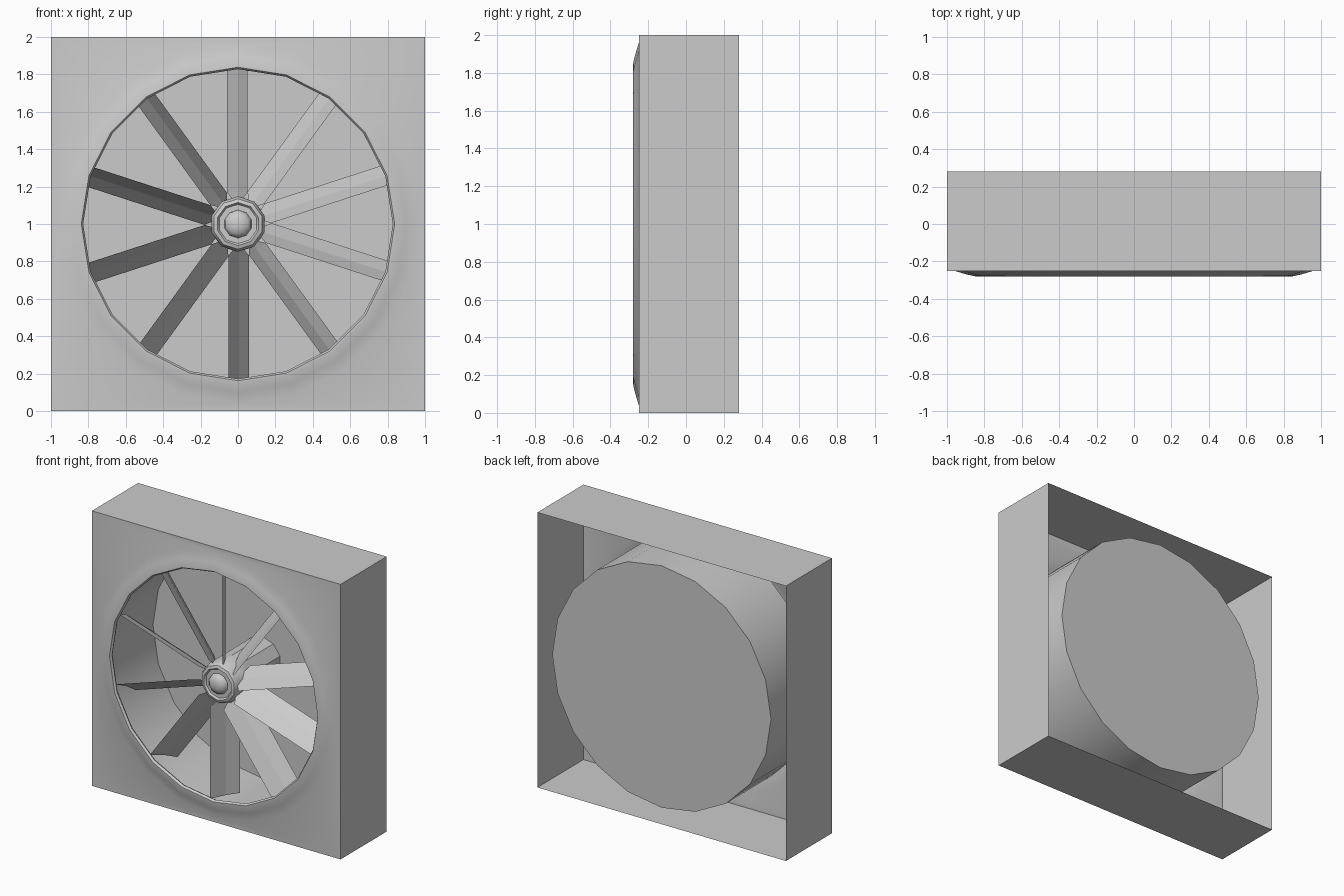
import bpy, bmesh, math
from mathutils import Matrix, Vector

if "Cube" in bpy.data.objects:
    bpy.data.objects.remove(bpy.data.objects["Cube"])

CENTRE = Vector((0, 0, 1))


def finish(name, bm, smooth_angle=None):
    bmesh.ops.remove_doubles(bm, verts=bm.verts, dist=1e-5)
    bmesh.ops.recalc_face_normals(bm, faces=bm.faces)
    mesh = bpy.data.meshes.new(name)
    bm.to_mesh(mesh)
    bm.free()
    ob = bpy.data.objects.new(name, mesh)
    bpy.context.collection.objects.link(ob)
    if smooth_angle:
        bpy.ops.object.select_all(action='DESELECT')
        ob.select_set(True)
        bpy.context.view_layer.objects.active = ob
        bpy.ops.object.shade_smooth_by_angle(angle=math.radians(smooth_angle))
    return ob


def ring(bm, r, y, n):
    return [bm.verts.new((r * math.sin(2 * math.pi * i / n), y,
                          1 + r * math.cos(2 * math.pi * i / n))) for i in range(n)]


def lathe(bm, profile, n, cap_start=False, cap_end=False):
    """Turn an (r, y) profile around the fan axis."""
    rings = [ring(bm, r, y, n) for r, y in profile]
    for a, b in zip(rings, rings[1:]):
        for i in range(n):
            j = (i + 1) % n
            bm.faces.new((a[i], a[j], b[j], b[i]))
    if cap_start:
        bm.faces.new(rings[0])
    if cap_end:
        bm.faces.new(rings[-1])


# Square housing: four side walls, open at the back
bm = bmesh.new()
corners = [(-1, 0), (1, 0), (1, 2), (-1, 2)]
front = [bm.verts.new((x, -0.25, z)) for x, z in corners]
back = [bm.verts.new((x, 0.28, z)) for x, z in corners]
for i in range(4):
    j = (i + 1) % 4
    bm.faces.new((front[i], front[j], back[j], back[i]))
# Front panel with a round opening
hole = ring(bm, 0.96, -0.25, 20)
edges = [bm.edges.new((hole[i], hole[(i + 1) % 20])) for i in range(20)]
edges += [bm.edges.get((front[i], front[(i + 1) % 4])) for i in range(4)]
bmesh.ops.triangle_fill(bm, edges=edges, use_beauty=True, normal=(0, -1, 0))
# Raised lip, rolled inward into the duct, closed by the back disc
lathe(bm, [(0.96, -0.25), (0.90, -0.268), (0.855, -0.279), (0.838, -0.28),
           (0.828, -0.265), (0.835, -0.25), (0.88, -0.235), (0.88, 0.28)],
      20, cap_end=True)
finish("housing", bm, 40)

# Hub: domed nose, stepped cap and motor body reaching the back disc
bm = bmesh.new()
lathe(bm, [(0.025, -0.262), (0.055, -0.252), (0.072, -0.235), (0.075, -0.222),
           (0.105, -0.222), (0.115, -0.235), (0.135, -0.228), (0.148, -0.205),
           (0.148, -0.06), (0.15, 0.28)], 10, cap_start=True)
finish("hub", bm, 35)

# Ten folded sheet blades, each with a tapered root
SECTION = [(0.05, -0.25), (0.0, -0.145), (-0.06, -0.06)]
bm = bmesh.new()
for k in range(10):
    turn = Matrix.Rotation(math.radians(36 * k), 4, 'Y')
    rows = []
    for radius, width in ((0.13, 0.45), (0.17, 1.0), (0.84, 1.0)):
        rows.append([bm.verts.new(CENTRE + turn @ Vector(
            (x * width, -0.15 + (y + 0.15) * width, radius))) for x, y in SECTION])
    for a, b in zip(rows, rows[1:]):
        for i in range(2):
            bm.faces.new((a[i], a[i + 1], b[i + 1], b[i]))
finish("fan_blades", bm)
